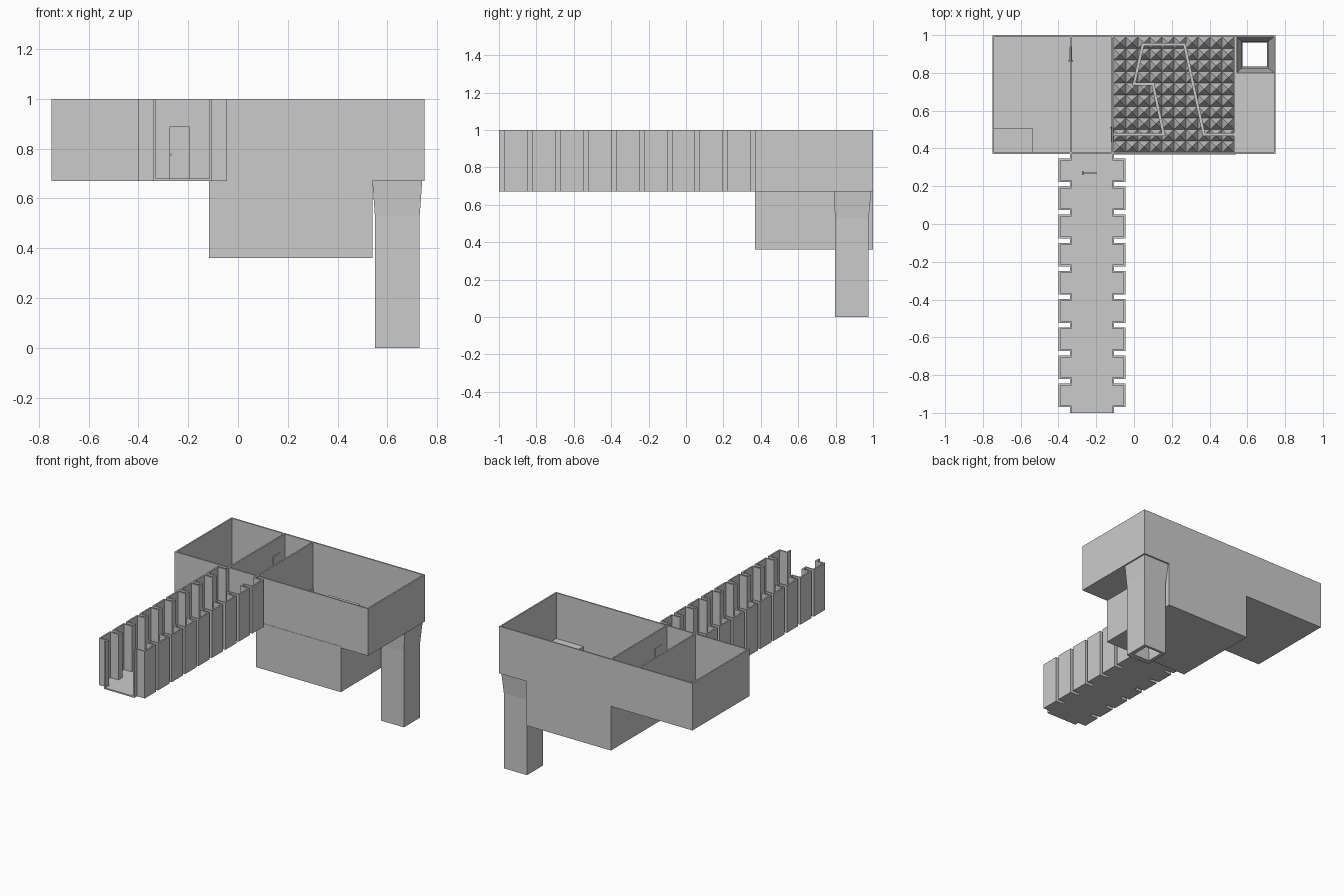
import bpy, bmesh
from mathutils import Vector

if "Cube" in bpy.data.objects:
    bpy.data.objects.remove(bpy.data.objects["Cube"])

grey = bpy.data.materials.new("plain grey")
grey.diffuse_color = (0.6, 0.6, 0.6, 1)
grey.use_nodes = True
grey.node_tree.nodes["Principled BSDF"].inputs["Base Color"].default_value = grey.diffuse_color


def finish(bm, name):
    bmesh.ops.recalc_face_normals(bm, faces=bm.faces)
    me = bpy.data.meshes.new(name)
    bm.to_mesh(me)
    bm.free()
    me.materials.append(grey)
    ob = bpy.data.objects.new(name, me)
    bpy.context.collection.objects.link(ob)
    return ob


def box(name, x0, x1, y0, y1, z0, z1):
    return slab(name, [(x0, y0), (x1, y0), (x1, y1), (x0, y1)], z0, z1)


def slab(name, outline, z0, z1):
    """Flat polygon extruded upward."""
    bm = bmesh.new()
    f = bm.faces.new([bm.verts.new((x, y, z0)) for x, y in outline])
    r = bmesh.ops.extrude_face_region(bm, geom=[f])
    top = [v for v in r["geom"] if isinstance(v, bmesh.types.BMVert)]
    bmesh.ops.translate(bm, verts=top, vec=(0, 0, z1 - z0))
    return finish(bm, name)


def wall(name, path, width, z0, z1, closed=False):
    """Mitred wall of constant thickness along a centre line."""
    p = [Vector(q) for q in path]
    n = len(p)
    bm = bmesh.new()
    rings = []
    for i in range(n):
        prev = p[i - 1] if closed or i > 0 else None
        nxt = p[(i + 1) % n] if closed or i < n - 1 else None
        d0 = (p[i] - prev).normalized() if prev is not None else (nxt - p[i]).normalized()
        d1 = (nxt - p[i]).normalized() if nxt is not None else d0
        n0, n1 = Vector((-d0.y, d0.x)), Vector((-d1.y, d1.x))
        off = (n0 + n1) / (1 + n0.dot(n1)) * width / 2
        a, b = p[i] + off, p[i] - off
        rings.append([bm.verts.new((q.x, q.y, z)) for q, z in ((a, z0), (b, z0), (b, z1), (a, z1))])
    for i in range(n if closed else n - 1):
        r, s = rings[i], rings[(i + 1) % n]
        for k in range(4):
            bm.faces.new((r[k], r[(k + 1) % 4], s[(k + 1) % 4], s[k]))
    if not closed:
        bm.faces.new(rings[0])
        bm.faces.new(rings[-1])
    return finish(bm, name)


def rect(x0, x1, y0, y1, t):
    """Centre line of a rectangular wall ring with the given outer size."""
    h = t / 2
    return [(x0 + h, y0 + h), (x1 - h, y0 + h), (x1 - h, y1 - h), (x0 + h, y1 - h)]


T = 0.01
Z0, ZF, Z1 = 0.67, 0.68, 1.0

# Upper rooms: outer wall, floors, two partitions
wall("room_wall", rect(-0.75, 0.75, 0.37, 1.0, T), T, Z0, Z1, True)
box("room_floor", -0.745, -0.11, 0.375, 0.995, Z0, ZF)
box("exit_floor", 0.53, 0.745, 0.375, 0.79, Z0, ZF)
box("partition_left", -0.34, -0.33, 0.375, 0.995, ZF, Z1)
box("partition_right", -0.12, -0.11, 0.375, 0.995, ZF, Z1)

# Pit with spiked floor
PX0, PX1, PY0, PY1 = -0.117, 0.54, 0.368, 1.0
wall("pit_wall", rect(PX0, PX1, PY0, PY1, T), T, 0.36, ZF, True)
box("pit_floor", PX0 + .005, PX1 - .005, PY0 + .005, PY1 - .005, 0.36, 0.37)
bm = bmesh.new()
N = 10
sx, sy = (PX1 - PX0 - 2 * T) / N, (PY1 - PY0 - 2 * T) / N
for i in range(N):
    for j in range(N):
        x, y = PX0 + T + i * sx, PY0 + T + j * sy
        base = [bm.verts.new(c) for c in ((x, y, .37), (x + sx, y, .37), (x + sx, y + sy, .37), (x, y + sy, .37))]
        tip = bm.verts.new((x + sx / 2, y + sy / 2, 0.44))
        for k in range(4):
            bm.faces.new((base[k], base[(k + 1) % 4], tip))
finish(bm, "pit_spikes")

# Narrow zigzag walkway over the pit
wall("walkway", [(-0.115, 0.475), (0.157, 0.475), (0.1, 0.742), (0.0, 0.742), (0.047, 0.95),
                 (0.267, 0.95), (0.37, 0.475), (0.535, 0.475)], 0.016, Z0, ZF)

# Drop shaft: funnel into a straight open tube
bm = bmesh.new()
prof = [(0.54, 0.74, 0.79, 0.99, Z0), (0.55, 0.73, 0.797, 0.977, 0.53), (0.55, 0.73, 0.797, 0.977, 0),
        (0.575, 0.703, 0.835, 0.96, 0), (0.57, 0.71, 0.827, 0.967, 0.53), (0.545, 0.74, 0.80, 0.99, ZF),
        (0.54, 0.745, 0.79, 0.995, ZF)]
rings = [[bm.verts.new(c) for c in ((a, c0, z), (b, c0, z), (b, d, z), (a, d, z))] for a, b, c0, d, z in prof]
for i, r in enumerate(rings):
    s = rings[(i + 1) % len(rings)]
    for k in range(4):
        bm.faces.new((r[k], r[(k + 1) % 4], s[(k + 1) % 4], s[k]))
finish(bm, "drop_shaft")

# Corridor: crenellated side walls with nine alcoves each, open front
CX = -0.2225
path = [(-0.1125, -1.0)]
for k in range(9):
    y0 = -0.965 + 0.149 * k
    y1 = y0 + 0.115
    path += [(-0.1125, y0), (-0.1725, y0), (-0.1725, y1), (-0.1125, y1)]
path.append((-0.1125, 0.37))
left = [(CX + x, y) for x, y in path]
right = [(CX - x, y) for x, y in path]
wall("corridor_wall_left", left, T, Z0, Z1)
wall("corridor_wall_right", right, T, Z0, Z1)
slab("corridor_floor", left + right[::-1], Z0, ZF)

# Doors with small handles
box("corridor_door", -0.275, -0.195, 0.267, 0.273, ZF, 0.89)
box("corridor_door_handle", -0.275, -0.267, 0.26, 0.28, 0.772, 0.78)
box("left_door", -0.342, -0.328, 0.86, 0.94, ZF, 0.89)
box("left_door_handle", -0.346, -0.324, 0.861, 0.869, 0.772, 0.78)
box("right_door", -0.122, -0.108, 0.435, 0.515, ZF, 0.89)
box("right_door_handle", -0.126, -0.104, 0.506, 0.514, 0.772, 0.78)

# Floor hatch in the left room
box("floor_hatch", -0.74, -0.535, 0.375, 0.505, ZF, 0.688)
box("floor_hatch_handle", -0.713, -0.707, 0.442, 0.448, 0.688, 0.695)
